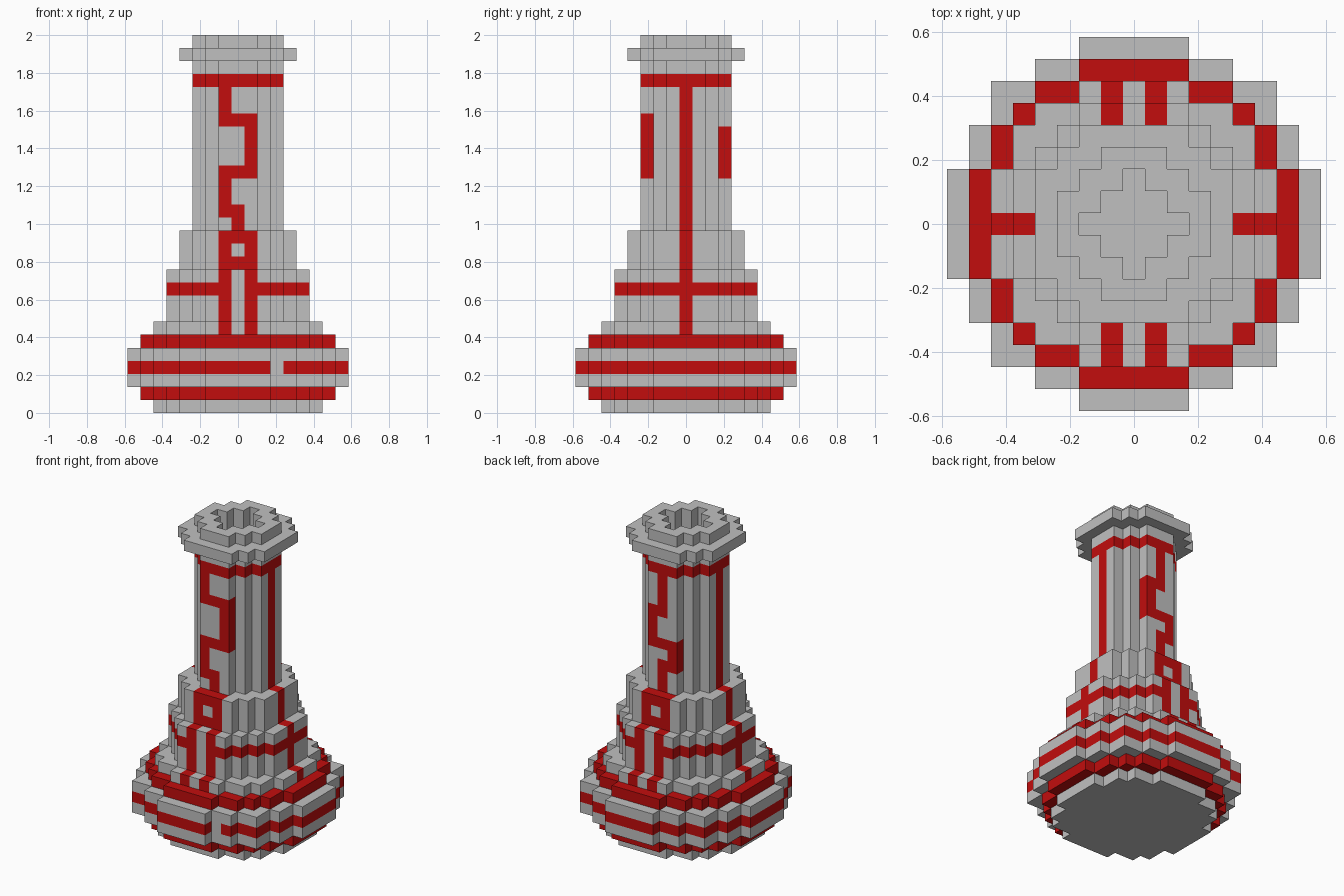
import bpy, bmesh, math
from mathutils import Vector

cube = bpy.data.objects.get("Cube")
if cube:
    bpy.data.objects.remove(cube, do_unlink=True)

U = 2 / 29          # edge length of one block


def make_material(name, rgb):
    mat = bpy.data.materials.new(name)
    mat.use_nodes = True
    mat.diffuse_color = (*rgb, 1)
    mat.node_tree.nodes["Principled BSDF"].inputs["Base Color"].default_value = (*rgb, 1)
    return mat


MATERIALS = [make_material("light_grey", (0.53, 0.53, 0.53)),
             make_material("bright_red", (0.54, 0.004, 0.004))]

# Tiers: name, first layer, layer count, radius in blocks
TIERS = [("foot", 0, 1, 6.5),
         ("lower_red_ring", 1, 1, 7.5),
         ("base_drum", 2, 3, 8.5),
         ("upper_red_ring", 5, 1, 7.5),
         ("base_shoulder", 6, 1, 6.5),
         ("body_drum", 7, 4, 5.5),
         ("collar", 11, 3, 4.5),
         ("neck", 14, 13, 3.5),
         ("rim", 27, 1, 4.5),
         ("mouth", 28, 1, 3.5)]
RADIUS = {k: r for _, first, count, r in TIERS for k in range(first, first + count)}

RED_LAYERS = {1, 3, 5, 25}
BORE_START = 24     # lowest layer of the opening in the neck

# Columns painted red on the front and back, by layer
LOWER = {k: {-1, 1} for k in (6, 7, 8, 9, 10, 12)}
LOWER.update({11: {-1, 0, 1}, 13: {-1, 0, 1}})
FRONT = {**LOWER, 14: {0}, 15: {-1, 0}, 16: {-1}, 17: {-1}, 18: {-1, 0, 1},
         19: {1}, 20: {1}, 21: {1}, 22: {-1, 0, 1}, 23: {-1}, 24: {-1}}
BACK = {**LOWER, 14: {0}, 15: {0}, 16: {-1, 0}, 17: {-1}, 18: {-1, 0, 1},
        19: {1}, 20: {1}, 21: {0, 1}, 22: {0}, 23: {0}, 24: {0}}


def solid(i, j, k):
    """True where a block of the stepped discs is filled."""
    if k not in RADIUS or i * i + j * j > RADIUS[k] ** 2:
        return False
    return not (k >= BORE_START and i * i + j * j <= 4)


def is_red(i, j, k):
    """Painted bands, side stripes and front and back ornament."""
    if i * i + j * j <= 4 or (k >= BORE_START and not on_outside(i, j, k)):
        return False
    if k in RED_LAYERS:
        return not (k == 3 and i == 3 and j < 0)
    if k == 9 and abs(i) > 1 and j != 0:
        return True
    if 6 <= k <= 24 and j == 0 and abs(i) > 2:
        return True
    if k == 9 and abs(i) > 1:
        return True
    if abs(i) <= 1 and abs(j) > 2:
        return i in (FRONT if j < 0 else BACK).get(k, ())
    return False


def on_outside(i, j, k):
    r2 = RADIUS[k] ** 2
    return (abs(i) + 1) ** 2 + j * j > r2 or i * i + (abs(j) + 1) ** 2 > r2


AXES = [Vector(a) for a in ((1, 0, 0), (0, 1, 0), (0, 0, 1))]


def build_tier(name, first, count, radius):
    """Skin the exposed sides of one tier, then merge flat areas of one colour."""
    bm = bmesh.new()
    n = math.ceil(radius)
    cells = [(i, j, k) for k in range(first, first + count)
             for i in range(-n, n + 1) for j in range(-n, n + 1) if solid(i, j, k)]
    for cell in cells:
        centre = Vector((cell[0], cell[1], cell[2] + 0.5))
        for a in range(3):
            for s in (-1, 1):
                step = AXES[a] * s
                if solid(*(int(c + d) for c, d in zip(cell, step))):
                    continue
                u, v = AXES[(a + 1) % 3] * s / 2, AXES[(a + 2) % 3] / 2
                mid = centre + step / 2
                face = bm.faces.new([bm.verts.new((mid + p * u + q * v) * U)
                                     for p, q in ((-1, -1), (1, -1), (1, 1), (-1, 1))])
                face.material_index = int(is_red(*cell))
    bmesh.ops.remove_doubles(bm, verts=bm.verts[:], dist=U * 0.01)
    bmesh.ops.dissolve_limit(bm, angle_limit=0.02, verts=bm.verts[:],
                             edges=bm.edges[:], delimit={'MATERIAL'})
    mesh = bpy.data.meshes.new(name)
    bm.to_mesh(mesh)
    bm.free()
    for mat in MATERIALS:
        mesh.materials.append(mat)
    bpy.context.collection.objects.link(bpy.data.objects.new(name, mesh))


for tier in TIERS:
    build_tier(*tier)
